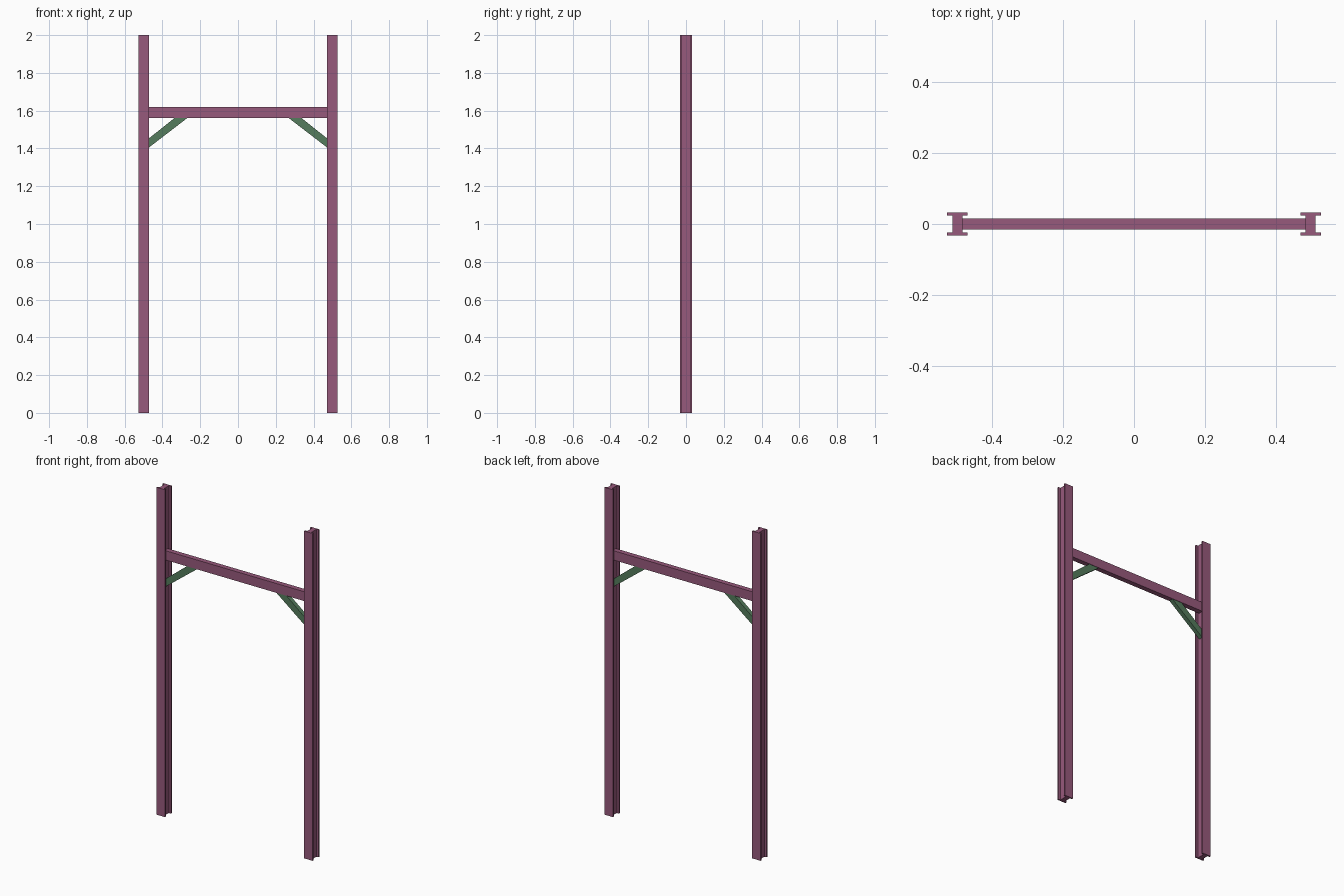
import bpy, bmesh

if "Cube" in bpy.data.objects:
    bpy.data.objects.remove(bpy.data.objects["Cube"])


def material(name, color):
    m = bpy.data.materials.new(name)
    m.diffuse_color = color
    m.use_nodes = True
    m.node_tree.nodes["Principled BSDF"].inputs["Base Color"].default_value = m.diffuse_color
    return m


PLUM = material("plum_paint", (0.31, 0.10, 0.20, 1))
GREEN = material("green_paint", (0.09, 0.20, 0.11, 1))


def extrude(name, points, vec, mat):
    """Extrude a closed flat outline along vec."""
    bm = bmesh.new()
    face = bm.faces.new([bm.verts.new(p) for p in points])
    new = bmesh.ops.extrude_face_region(bm, geom=[face])["geom"]
    verts = [g for g in new if isinstance(g, bmesh.types.BMVert)]
    bmesh.ops.translate(bm, verts=verts, vec=vec)
    bmesh.ops.recalc_face_normals(bm, faces=bm.faces)
    mesh = bpy.data.meshes.new(name)
    bm.to_mesh(mesh)
    bm.free()
    mesh.materials.append(mat)
    obj = bpy.data.objects.new(name, mesh)
    bpy.context.collection.objects.link(obj)
    return obj


CX, FLANGE, WEB = 0.499, 0.029, 0.0145    # column centre and half widths
YO, YI = 0.033, 0.0235                    # flange outer and inner y
BEAM_END = CX - WEB
BEAM_LOW, BEAM_HIGH = 1.562, 1.619

# I-section outline, one quarter mirrored to the other three
half = [(WEB, YI), (FLANGE, YI), (FLANGE, YO)]
right = [(x, -y) for x, y in reversed(half)] + half
section = right + [(-x, -y) for x, y in right]

for side, s in (("left", -1), ("right", 1)):
    # Upright column
    extrude(side + "_column", [(s * CX + x, y, 0) for x, y in section],
            (0, 0, 2), PLUM)
    # Diagonal brace between column web and beam underside
    outline = [(BEAM_END, 1.395), (BEAM_END, 1.443),
               (0.335, BEAM_LOW), (0.267, BEAM_LOW)]
    extrude(side + "_brace", [(s * x, -0.013, z) for x, z in outline],
            (0, 0.026, 0), GREEN)

# Cross beam
beam = [(-BEAM_END, BEAM_LOW), (BEAM_END, BEAM_LOW),
        (BEAM_END, BEAM_HIGH), (-BEAM_END, BEAM_HIGH)]
extrude("cross_beam", [(x, -0.0155, z) for x, z in beam], (0, 0.031, 0), PLUM)
